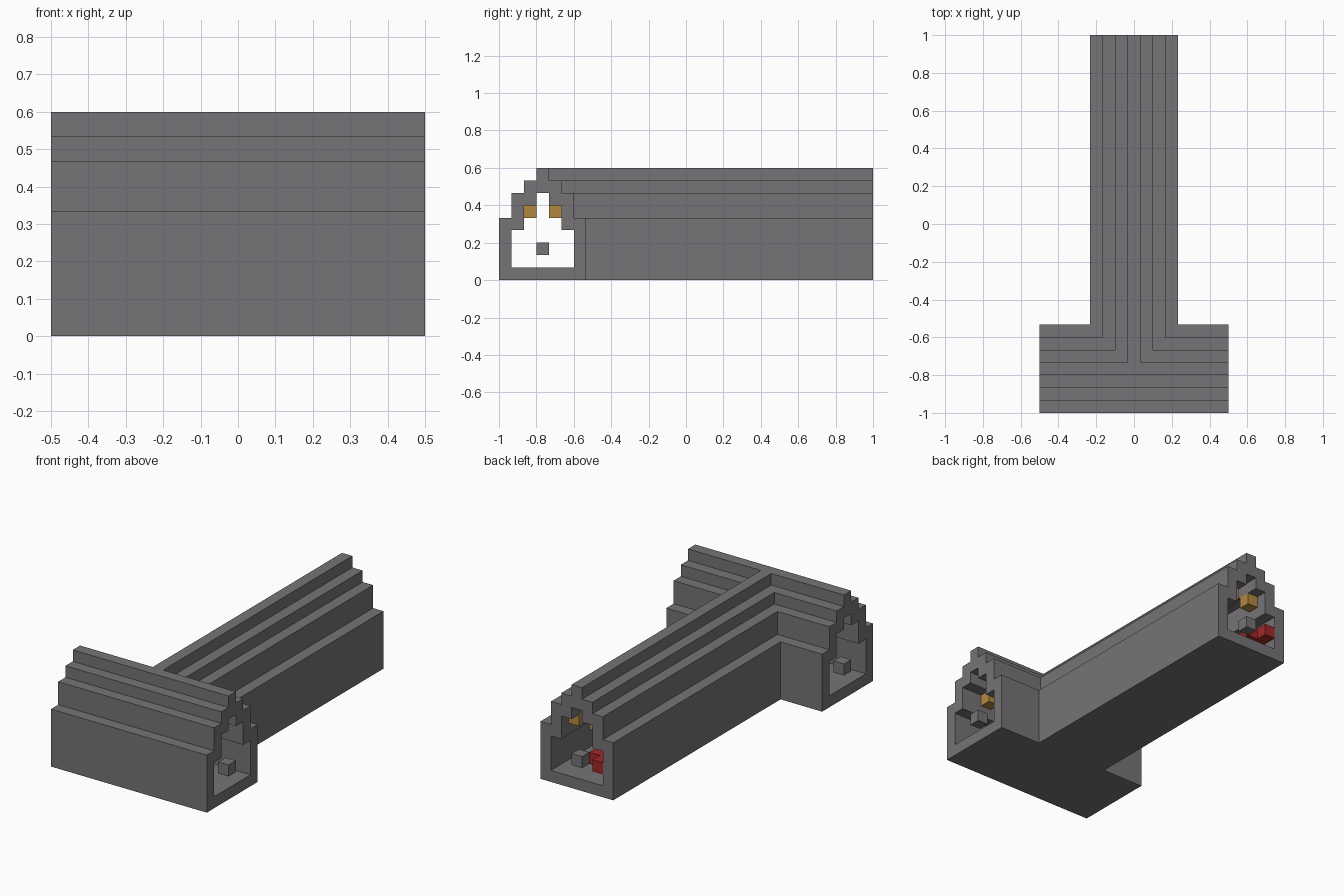
import bpy
import bmesh
from mathutils import Vector

if "Cube" in bpy.data.objects:
    bpy.data.objects.remove(bpy.data.objects["Cube"], do_unlink=True)

UNIT = 1 / 15                       # edge of one block
SIZE = (15, 30, 9)                  # blocks along x, y, z
MID_X, MID_Y = 7, 3                 # centre lines of the two halls
OUTER = (3, 3, 3, 3, 3, 2, 2, 1, 0)         # half widths of the stepped shell per level
INNER = (-1, 2, 2, 2, 1, 1, 0, -1, -1)      # half widths of the hollow, -1 is closed


def make_material(name, color):
    mat = bpy.data.materials.new(name)
    mat.use_nodes = True
    mat.diffuse_color = (*color, 1)
    mat.node_tree.nodes["Principled BSDF"].inputs["Base Color"].default_value = (*color, 1)
    return mat


stone = make_material("stone grey", (0.18, 0.172, 0.18))
amber = make_material("amber", (0.45, 0.25, 0.05))
red = make_material("red", (0.36, 0.02, 0.022))


def build_blocks(name, cells, mat):
    """Skin a set of grid cells with their exposed faces only."""
    cells = set(cells)
    bm = bmesh.new()
    verts = {}

    def corner(p):
        if p not in verts:
            verts[p] = bm.verts.new(((p[0] - SIZE[0] / 2) * UNIT,
                                     (p[1] - SIZE[1] / 2) * UNIT, p[2] * UNIT))
        return verts[p]

    for cell in cells:
        for axis in range(3):
            u, v = (axis + 1) % 3, (axis + 2) % 3
            for side in (0, 1):
                near = list(cell)
                near[axis] += 2 * side - 1
                if tuple(near) in cells:
                    continue
                loop = []
                for a, b in ((0, 0), (1, 0), (1, 1), (0, 1)):
                    p = list(cell)
                    p[axis] += side
                    p[u] += a
                    p[v] += b
                    loop.append(corner(tuple(p)))
                bm.faces.new(loop if side else loop[::-1])
    # merge flat neighbours into large clean faces
    bmesh.ops.dissolve_limit(bm, angle_limit=0.01, verts=bm.verts[:], edges=bm.edges[:])
    mesh = bpy.data.meshes.new(name)
    bm.to_mesh(mesh)
    bm.free()
    mesh.materials.append(mat)
    obj = bpy.data.objects.new(name, mesh)
    bpy.context.collection.objects.link(obj)
    return obj


def in_halls(i, j, k, widths):
    cross_hall = abs(j - MID_Y) <= widths[k]
    long_hall = abs(i - MID_X) <= widths[k] and j >= MID_Y
    return cross_hall or long_hall


# Stepped hollow shell of the two joined halls
shell = [(i, j, k) for i in range(SIZE[0]) for j in range(SIZE[1]) for k in range(SIZE[2])
         if in_halls(i, j, k, OUTER) and not in_halls(i, j, k, INNER)]
build_blocks("hall_shell", shell, stone)

# Marker block in the middle of each opening
build_blocks("back_marker", [(MID_X, 29, 2)], stone)
for name, i in (("left_marker", 14), ("right_marker", 0)):
    build_blocks(name, [(i, MID_Y, 2)], stone)

# Lamps in pairs under the roof, just inside each opening
build_blocks("back_lamps", [(MID_X + s, 28, 5) for s in (-1, 1)], amber)
for name, i in (("left_lamps", 12), ("right_lamps", 2)):
    build_blocks(name, [(i, MID_Y + s, 5) for s in (-1, 1)], amber)

# Red blocks beside the back marker
build_blocks("red_blocks", [(5, 29, 2), (5, 28, 2), (6, 28, 2)], red)
